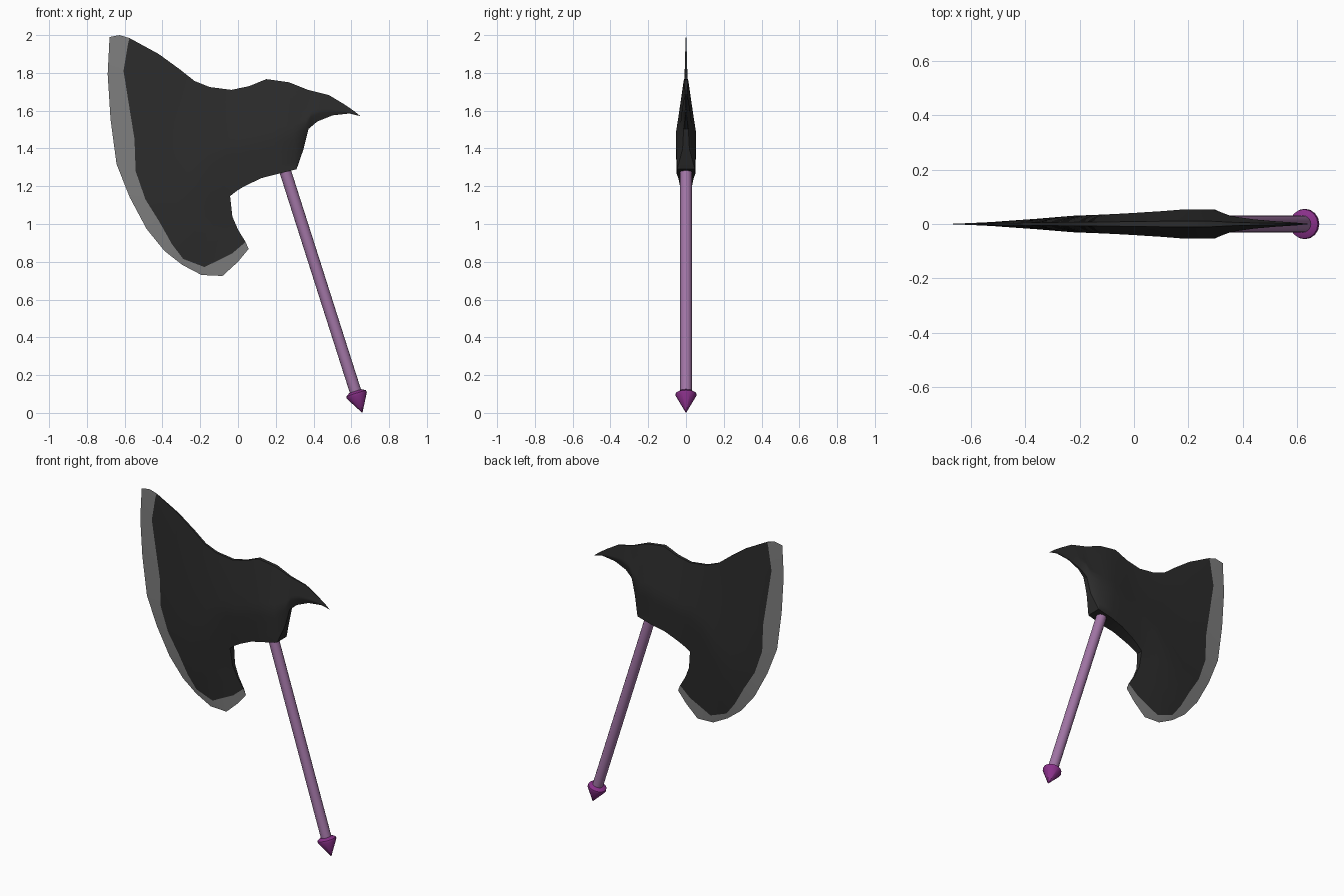
import bpy, bmesh, math
from mathutils import Vector

if "Cube" in bpy.data.objects:
    bpy.data.objects.remove(bpy.data.objects["Cube"])


def material(name, r, g, b):
    m = bpy.data.materials.new(name)
    m.diffuse_color = (r, g, b, 1)
    m.use_nodes = True
    m.node_tree.nodes["Principled BSDF"].inputs["Base Color"].default_value = m.diffuse_color
    return m


BLACK = material("black_iron", 0.025, 0.025, 0.025)
STEEL = material("grey_edge", 0.21, 0.21, 0.21)
PURPLE = material("dusty_purple", 0.36, 0.18, 0.38)
VIOLET = material("deep_violet", 0.25, 0.03, 0.25)


def finish(bm, name, mats, angle):
    bmesh.ops.recalc_face_normals(bm, faces=bm.faces)
    me = bpy.data.meshes.new(name)
    bm.to_mesh(me)
    bm.free()
    for m in mats:
        me.materials.append(m)
    me.shade_smooth()
    me.set_sharp_from_angle(angle=math.radians(angle))
    ob = bpy.data.objects.new(name, me)
    bpy.context.collection.objects.link(ob)
    return ob


# Axe head: ribs running from the top outline to the bottom outline
outer = [(-.627, 2), (-.68, 1.99), (-.69, 1.794), (-.675, 1.556), (-.643, 1.317),
         (-.574, 1.143), (-.484, .974), (-.389, .857), (-.294, .783), (-.193, .73),
         (-.082, .725), (0, .80), (.056, .868)]
inner = [(-.574, 1.984), (-.582, 1.955), (-.606, 1.81), (-.574, 1.61), (-.548, 1.45),
         (-.542, 1.28), (-.49, 1.13), (-.415, 1.01), (-.35, .894), (-.29, .815),
         (-.177, .772), (-.03, .845), (.04, .905)]
N = len(outer)

# top x, top z, bottom x, bottom z, bulge, half thickness, bottom rim factor
spans = [(-.42, 1.90, 0, .97, .15, .022, .3),
         (-.31, 1.82, -.03, 1.04, .08, .031, .4),
         (-.23, 1.757, -.042, 1.148, .03, .034, .6),
         (-.15, 1.725, 0, 1.18, 0, .038, .7),
         (-.035, 1.71, .034, 1.20, 0, .042, .75),
         (.06, 1.73, .124, 1.243, 0, .048, .85),
         (.15, 1.767, .21, 1.265, 0, .055, .9),
         (.27, 1.75, .31, 1.29, 0, .055, .85),
         (.37, 1.71, .347, 1.397, 0, .03, .6),
         (.41, 1.70, .373, 1.503, 0, .025, .5),
         (.48, 1.683, .42, 1.543, 0, .017, .4),
         (.56, 1.635, .50, 1.575, 0, .01, .3),
         (.612, 1.60, .59, 1.585, 0, .005, .3),
         (.648, 1.571, .648, 1.571, 0, 0, 0)]


def swell(t, rim):
    return .2 + .8 * t / .6 if t < .6 else 1 + (rim - 1) * (t - .6) / .4


ribs = [[(x, 0, z) for x, z in outer],
        [(x, .008 * swell(i / (N - 1), .3), z) for i, (x, z) in enumerate(inner)]]
for tx, tz, bx, bz, bulge, half, rim in spans:
    rib = []
    for i in range(N):
        t = i / (N - 1)
        bow = 4 * t * (1 - t) * bulge
        rib.append((tx + (bx - tx) * t - bow, half * swell(t, rim),
                    tz + (bz - tz) * t - 1.8 * bow))
    ribs.append(rib)

bm = bmesh.new()
sides = [[[bm.verts.new((x, s * y, z)) for x, y, z in rib] for rib in ribs] for s in (-1, 1)]
for r in range(len(ribs) - 1):
    mat = 1 if r == 0 else 0
    for side in sides:
        for i in range(N - 1):
            bm.faces.new((side[r][i], side[r][i + 1],
                          side[r + 1][i + 1], side[r + 1][i])).material_index = mat
    # rim joining the two cheeks
    for i in (0, N - 1):
        a, b = sides
        bm.faces.new((a[r][i], a[r + 1][i], b[r + 1][i], b[r][i])).material_index = mat
bmesh.ops.remove_doubles(bm, verts=bm.verts, dist=.0004)
finish(bm, "axe_head", [BLACK, STEEL], 35)

# Tilted axis shared by the handle and pommel
BASE = Vector((.627, 0, .098))
AXIS = Vector((-.304, 0, .953)).normalized()


def lathe(name, profile, mat, segs=16):
    """Solid turned around the handle axis; profile is (radius, distance along axis)."""
    bm = bmesh.new()
    u, v = Vector((0, 1, 0)), AXIS.cross(Vector((0, 1, 0)))
    rings = []
    for r, d in profile:
        rings.append([bm.verts.new(BASE + AXIS * d + r * (
            u * math.cos(2 * math.pi * k / segs) + v * math.sin(2 * math.pi * k / segs)))
            for k in range(segs)])
    for a, b in zip(rings, rings[1:]):
        for k in range(segs):
            n = (k + 1) % segs
            bm.faces.new((a[k], a[n], b[n], b[k]))
    bm.faces.new(rings[0])
    bm.faces.new(rings[-1])
    bmesh.ops.remove_doubles(bm, verts=bm.verts, dist=.0004)
    return finish(bm, name, [mat], 40)


# Handle, running up into the head
lathe("handle", [(.031, 0), (.031, 1.34)], PURPLE)

# Pointed pommel
lathe("pommel", [(.001, -.102), (.056, -.006), (.054, .006), (.034, .018)], VIOLET)
